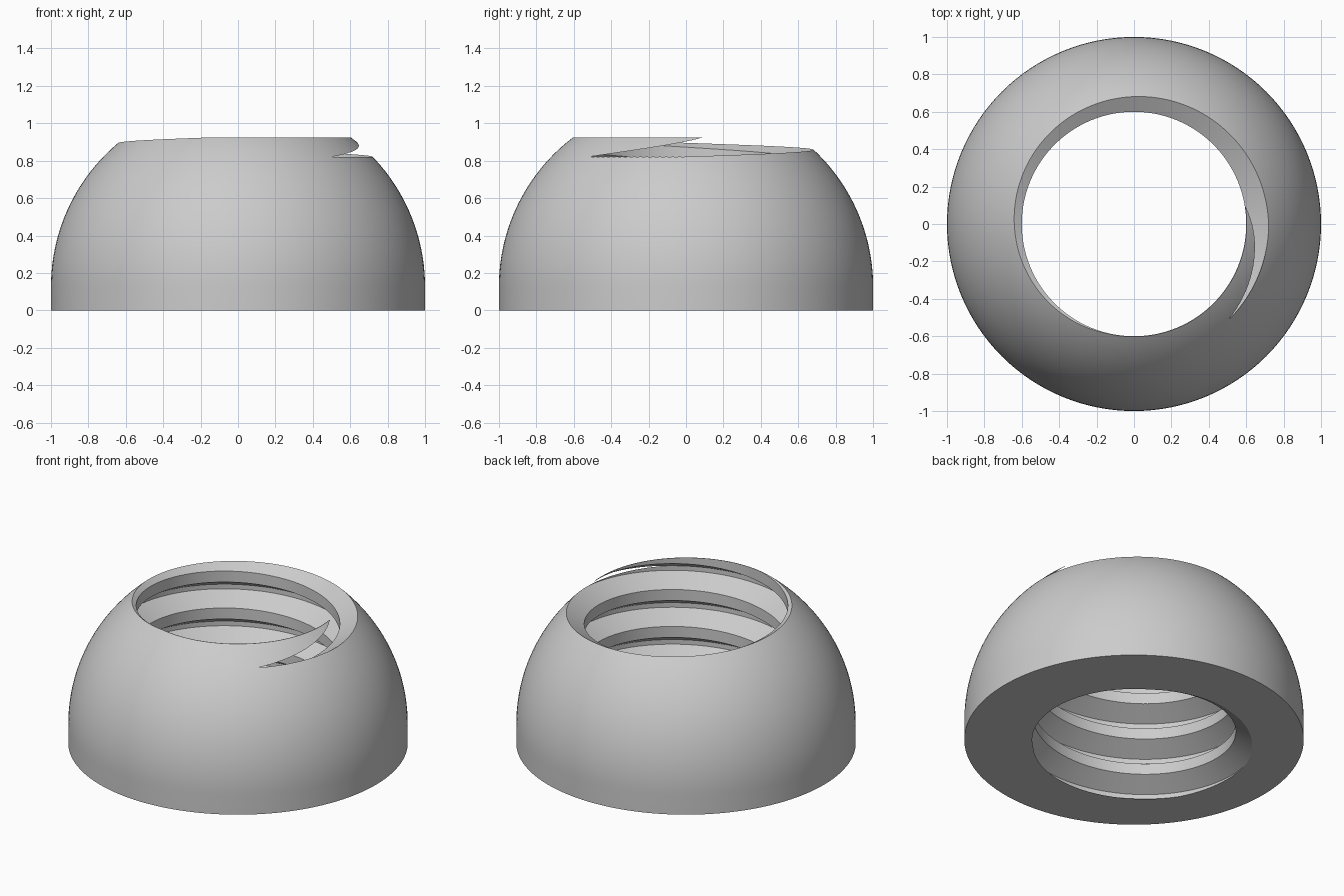
import bpy, bmesh
from math import sin, cos, pi, radians, sqrt

cube = bpy.data.objects.get("Cube")
if cube:
    bpy.data.objects.remove(cube)

SEG = 128
MINOR, MAJOR, PITCH = 0.60, 0.72, 0.24
DOME_Z, TOP_Z = 0.127, 0.925
FLANK = 0.577                      # rise per unit of depth
ROOT = PITCH / 8                   # width of the groove floor

grey = bpy.data.materials.new("plain grey")
grey.use_nodes = True
colour = (0.6, 0.6, 0.6, 1)
grey.diffuse_color = colour
grey.node_tree.nodes["Principled BSDF"].inputs["Base Color"].default_value = colour


def loft(name, sections):
    """Closed solid through a list of equal-length rings of points."""
    bm = bmesh.new()
    rings = [[bm.verts.new(p) for p in s] for s in sections]
    n = len(rings[0])
    for a, b in zip(rings, rings[1:]):
        for i in range(n):
            j = (i + 1) % n
            bm.faces.new((a[i], a[j], b[j], b[i]))
    bm.faces.new(rings[0][::-1])
    bm.faces.new(rings[-1])
    bmesh.ops.recalc_face_normals(bm, faces=bm.faces)
    mesh = bpy.data.meshes.new(name)
    bm.to_mesh(mesh)
    bm.free()
    mesh.materials.append(grey)
    obj = bpy.data.objects.new(name, mesh)
    bpy.context.collection.objects.link(obj)
    return obj


def circle(r, z):
    return [(r * cos(2 * pi * i / SEG), r * sin(2 * pi * i / SEG), z) for i in range(SEG)]


# Domed body: short cylinder under a truncated sphere
steps = 32
top_angle = sqrt(1 - (TOP_Z - DOME_Z) ** 2)
profile = [(1, 0)]
for i in range(steps + 1):
    z = (TOP_Z - DOME_Z) * sin(pi / 2 * i / steps)
    profile.append((sqrt(1 - z * z), DOME_Z + z))
body = loft("domed_nut", [circle(r, z) for r, z in profile])

# Bore cutter
bore = loft("bore_cutter", [circle(MINOR, -0.5), circle(MINOR, 1.5)])

# Helical thread cutter: trapezoid section swept up the bore
inner = MINOR - 0.02
half = ROOT / 2
wide = half + FLANK * (MAJOR - inner)
section = [(inner, -wide), (MAJOR, -half), (MAJOR, half), (inner, wide)]
start = radians(-38)
start_z = 0.811 - 5 * PITCH
sweep = []
for i in range(int(6.5 * SEG)):
    a = start + 2 * pi * i / SEG
    z = start_z + PITCH * i / SEG
    sweep.append([(r * cos(a), r * sin(a), z + dz) for r, dz in section])
thread = loft("thread_cutter", sweep)

# Cut the bore and the thread
bpy.context.view_layer.objects.active = body
for cutter in (bore, thread):
    cutter.hide_render = True
    mod = body.modifiers.new(cutter.name, 'BOOLEAN')
    mod.operation = 'DIFFERENCE'
    mod.solver = 'EXACT'
    mod.object = cutter
    bpy.ops.object.modifier_apply(modifier=mod.name)
for cutter in (bore, thread):
    bpy.data.objects.remove(cutter)

# Smooth curved faces, keep thread edges crisp
bpy.ops.object.select_all(action='DESELECT')
body.select_set(True)
bpy.ops.object.shade_smooth_by_angle(angle=radians(25))
